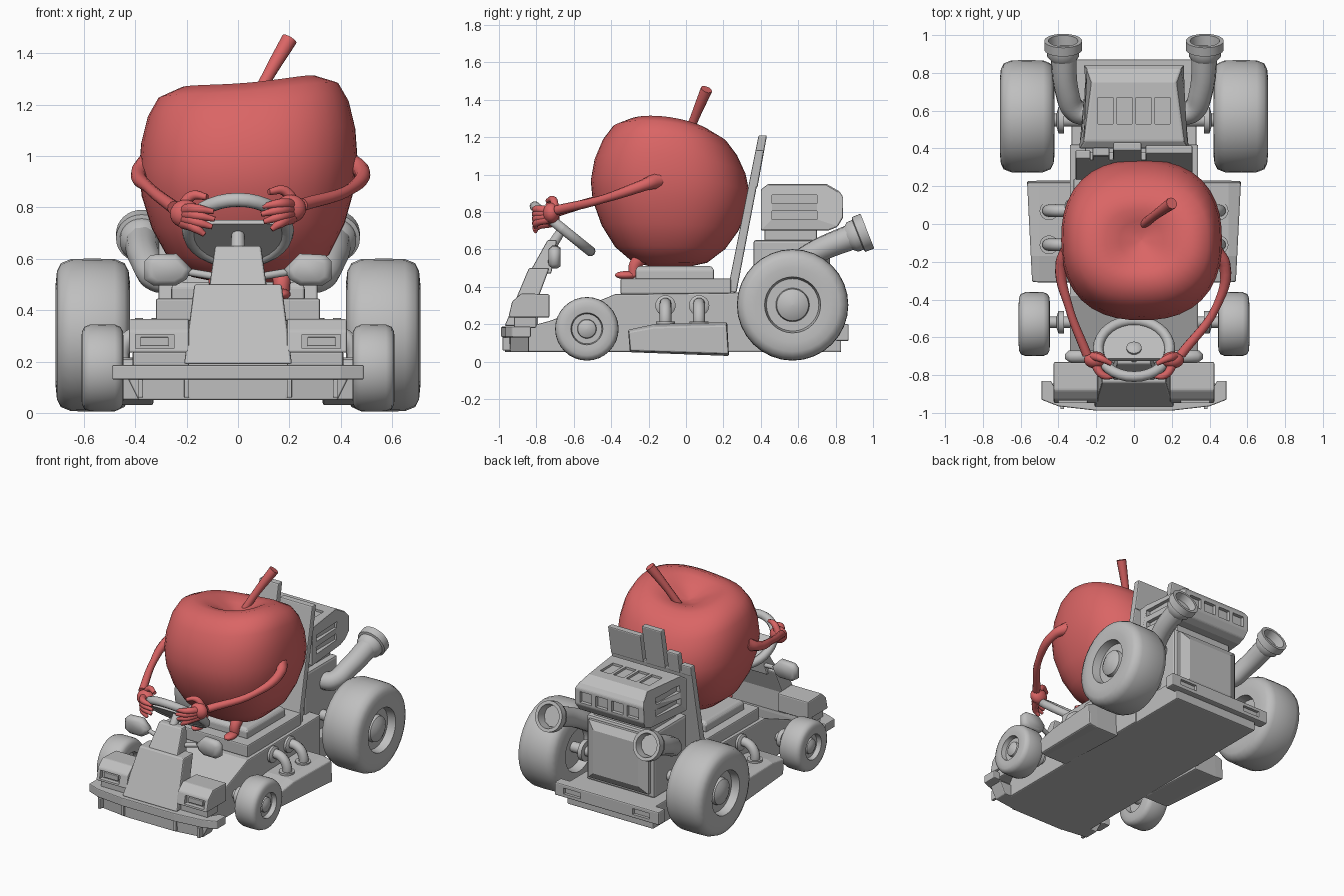
import bpy, bmesh, math
from mathutils import Vector, Matrix

cube = bpy.data.objects.get("Cube")
if cube:
    bpy.data.objects.remove(cube)


def material(name, rgb):
    m = bpy.data.materials.new(name)
    m.use_nodes = True
    m.diffuse_color = (*rgb, 1)
    m.node_tree.nodes["Principled BSDF"].inputs["Base Color"].default_value = (*rgb, 1)
    return m


GREY = material("grey", (0.52, 0.52, 0.52))
RED = material("apple red", (0.7, 0.13, 0.13))


def add(name, mesh, mat, angle=None, bevel=0):
    mesh.materials.clear()
    mesh.materials.append(mat)
    if angle:
        mesh.shade_smooth()
        mesh.set_sharp_from_angle(angle=math.radians(angle))
    ob = bpy.data.objects.new(name, mesh)
    bpy.context.collection.objects.link(ob)
    if bevel:
        b = ob.modifiers.new("bevel", "BEVEL")
        b.width, b.segments, b.limit_method = bevel, 2, "ANGLE"
    return ob


def loft(name, loops, mat=GREY, angle=None, bevel=0):
    bm = bmesh.new()
    rings = [[bm.verts.new(p) for p in loop] for loop in loops]
    n = len(rings[0])
    for a, b in zip(rings, rings[1:]):
        for i in range(n):
            j = (i + 1) % n
            bm.faces.new((a[i], a[j], b[j], b[i]))
    bm.faces.new(rings[0])
    bm.faces.new(rings[-1])
    bmesh.ops.recalc_face_normals(bm, faces=bm.faces)
    me = bpy.data.meshes.new(name)
    bm.to_mesh(me)
    bm.free()
    return add(name, me, mat, angle, bevel)


def prism(name, pts, x0, x1, bevel=0.008):
    """Side profile of (y, z, optional width scale) stretched from x0 to x1."""
    pts = [(*p, 1)[:3] for p in pts]
    return loft(name, [[(x * k, y, z) for y, z, k in pts] for x in (x0, x1)], bevel=bevel)


def box(name, x0, x1, y0, y1, z0, z1, bevel=0.008):
    return prism(name, [(y0, z0), (y1, z0), (y1, z1), (y0, z1)], x0, x1, bevel)


def plan(name, half, z0, z1, k=1):
    """Mirrored top outline, from back to front, scaled by k at the bottom."""
    pts = half + [(-x, y) for x, y in reversed(half)]
    return loft(name, [[(x * s, y, z) for x, y in pts] for z, s in ((z0, k), (z1, 1))], bevel=0.006)


def lathe(name, prof, at, axis, mat=GREY, seg=32, angle=45):
    m = Matrix.Translation(at) @ Vector(axis).to_track_quat("Z", "Y").to_matrix().to_4x4()
    ring = [(math.cos(t), math.sin(t)) for t in (2 * math.pi * i / seg for i in range(seg))]
    return loft(name, [[m @ Vector((c * r, s * r, z)) for c, s in ring] for r, z in prof], mat, angle)


def tube(name, pts, radii, mat=GREY):
    cu = bpy.data.curves.new(name, "CURVE")
    cu.dimensions, cu.bevel_depth, cu.use_fill_caps = "3D", 1, True
    cu.bevel_resolution = 3
    sp = cu.splines.new("BEZIER")
    sp.bezier_points.add(len(pts) - 1)
    for bp, p, r in zip(sp.bezier_points, pts, radii):
        bp.co, bp.radius = p, r
        bp.handle_left_type = bp.handle_right_type = "AUTO"
    sp.resolution_u = 6
    tmp = bpy.data.objects.new(name, cu)
    me = bpy.data.meshes.new_from_object(tmp)
    bpy.data.objects.remove(tmp)
    return add(name, me, mat, 50)


def ball(name, at, size, mat):
    bm = bmesh.new()
    m = Matrix.Translation(at) @ Matrix.Diagonal((*size, 1))
    bmesh.ops.create_uvsphere(bm, u_segments=20, v_segments=12, radius=1, matrix=m)
    me = bpy.data.meshes.new(name)
    bm.to_mesh(me)
    bm.free()
    return add(name, me, mat, 60)


def cut(ob, boxes):
    cutters = [box("cutter", *b, bevel=0) for b in boxes]
    for c in cutters:
        c.hide_render = True
        mod = ob.modifiers.new("cut", "BOOLEAN")
        mod.object, mod.operation, mod.solver = c, "DIFFERENCE", "EXACT"
    me = bpy.data.meshes.new_from_object(ob.evaluated_get(bpy.context.evaluated_depsgraph_get()))
    ob.modifiers.clear()
    ob.data = me
    for c in cutters:
        bpy.data.objects.remove(c)


# Chassis and seat
prism("chassis", [(-.93, .05), (-.83, .19), (-.72, .22), (-.38, .36), (.42, .37), (.42, .05)], -.34, .34)
box("rear_deck", -.33, .33, .40, .83, .05, .2)
box("seat_base", -.32, .32, -.35, .24, .36, .445)
loft("seat_cushion", [[(x * k, y * k - .06, z) for x, y in ((-.26, -.21), (.26, -.21), (.26, .21), (-.26, .21))]
                      for z, k in ((.44, 1), (.49, 1), (.51, .93))], bevel=.008)


def slat(name, x0, x1, z0, z1):
    y0, y1 = (.22 + .2 * (z - .37) for z in (z0, z1))
    prism(name, [(y0, z0), (y0 + .05, z0), (y1 + .045, z1), (y1, z1)], x0, x1)


slat("seat_back", -.31, .31, .37, .95)
for x0, x1, top in ((-.31, -.23, 1.0), (-.22, -.13, 1.07), (-.11, .04, 1.21), (.06, .31, 1.13)):
    slat("seat_back_slat", x0, x1, .93, top)

# Nose, cowl and bumper
prism("nose_panel", [(-.97, .19, 1), (-.84, .5, .81), (-.73, .5, .81), (-.79, .34, .9), (-.79, .19, 1)], -.21, .21)
prism("nose_cowl", [(-.84, .47, 1), (-.74, .65, .78), (-.69, .65, .78), (-.72, .47, 1)], -.115, .115)
plan("front_bumper", [(.4, -.9), (.44, -.83), (.49, -.83), (.49, -.93), (.4, -.965), (.2, -.988)], .13, .187)
plan("front_lip", [(.43, -.84), (.43, -.94), (.2, -.968)], .05, .135, .9)
for x in (-.38, -.2, .2, .38):
    box("bumper_bracket", x - .01, x + .01, -.98, -.93, .06, .13, .003)
mirror = [(.18, .56), (.2, .52), (.24, .497), (.33, .497), (.365, .52), (.365, .59), (.34, .615), (.24, .62)]
for s in (-1, 1):
    lamp = prism("headlight_block", [(-.95, .235), (-.93, .32), (-.88, .365), (-.73, .36), (-.73, .235)],
                 s * .19, s * .425)
    cut(lamp, [(s * .25, s * .4, -1, -.915, .25, .305)])
    box("headlight_lens", s * .27, s * .38, -.93, -.9, .26, .295, .004)
    box("headlight_support", s * .19, s * .41, -.92, -.8, .18, .24)
    loft("mirror", [[(s * (.27 + (x - .27) * k), y, .558 + (z - .558) * k) for x, z in mirror]
                    for y, k in ((-.735, .7), (-.715, 1), (-.69, 1), (-.67, .8))], angle=60)
    tube("mirror_stalk", [(s * .08, -.73, .53), (s * .2, -.7, .55)], (.015, .015))

# Steering wheel, with a filled plate in its lower half
tilt = Vector((0, .63, .78))
hub = Vector((0, -.66, .71))


def on_wheel(r, t, lift=0):
    c, s = r * math.cos(t), r * math.sin(t)
    return hub + Vector((c, -.78 * s, .63 * s)) + lift * tilt


tau = 2 * math.pi
loft("steering_wheel", [[on_wheel(.19 + .028 * math.cos(a), tau * i / 32, .028 * math.sin(a))
                         for a in (tau * j / 10 for j in range(10))] for i in range(33)], angle=60)
loft("steering_plate", [[on_wheel(.18, math.pi * (.88 + 1.24 * i / 16), h) for i in range(17)] for h in (-.02, 0)])
tube("steering_column", [(0, -.73, .6), hub], (.03, .025))
lathe("steering_hub", [(.04, -.02), (.04, .01), (.025, .02)], hub, tilt, seg=20)

# Engine
upper = prism("engine_top", [(.4, .7, 1), (.4, .92, 1), (.44, .95, .9), (.75, .95, .76), (.82, .91, .85),
                             (.84, .88, .92), (.84, .77, .92), (.81, .72, .88), (.76, .7, .88)], -.29, .29)
slots = [(x - .045, x + .045, .815, .9, .785, .86) for x in (-.18, -.06, .06, .18)]
slots += [(x - .04, x + .04, .53, .67, .935, 1) for x in (-.15, -.05, .05, .15)]
slots += [(s * .25, s * .4, .46, .7, z, z + .045) for s in (-1, 1) for z in (.76, .845)]
cut(upper, slots)
box("engine_neck", -.22, .22, .42, .7, .62, .72)
box("engine_block", -.26, .26, .36, .72, .2, .65, .015)
loft("engine_rear_panel", [[(x * k, y, z * k + .43) for x, z in ((-.23, -.2), (.23, -.2), (.23, .2), (-.23, .2))]
                           for y, k in ((.7, 1), (.74, 1), (.77, .75))])
rear = box("rear_bumper", -.4, .4, .8, .87, .11, .2)
cut(rear, [(s * .2, s * .33, .85, 1, .135, .175) for s in (-1, 1)])

# Wheels, axles, side pods and pipes
tyre = [(.001, .06), (.14, .06), (.15, 0), (.2, 0), (.25, .006), (.28, .022), (.296, .06), (.298, .15), (.296, .23),
        (.28, .27), (.25, .285), (.2, .29), (.15, .285), (.14, .23), (.09, .23), (.085, .255), (.05, .275), (.001, .28)]
for s in (-1, 1):
    lathe("rear_wheel", tyre, (s * .42, .57, .303), (s, 0, 0))
    lathe("front_wheel", [(r * .57, w * .57) for r, w in tyre], (s * .445, -.53, .175), (s, 0, 0))
    for y, z, x, r in ((.55, .3, .24, .035), (-.52, .18, .28, .03)):
        lathe("axle", [(r, 0), (r, .25)], (s * x, y, z), (s, 0, 0), seg=16)
        lathe("axle_collar", [(r * 2, 0), (r * 2, .03), (r, .04)], (s * .37, y, z), (s, 0, 0), seg=16)
    pod = [(-.3, .05), (-.31, .17), (-.17, .2), (.22, .21), (.23, .03)]
    loft("side_pod", [[(s * x, y, z) for y, z in pod] for x in (.33, .5)] +
         [[(s * (.555 + .05 * y), y * .99, z * .85 + .015) for y, z in pod]], bevel=.008)
    for y in (-.11, .07):
        tube("side_pipe", [(s * .33, y, .31), (s * .41, y, .3), (s * .45, y, .25), (s * .45, y, .17)], [.032] * 4)
        lathe("pipe_flange", [(.055, 0), (.055, .02), (.04, .03)], (s * .335, y, .3), (s, 0, 0), seg=16)
        lathe("pipe_foot", [(.05, 0), (.05, .02)], (s * .45, y, .195), (0, 0, 1), seg=16)
    tube("exhaust_pipe", [(s * .24, .58, .52), (s * .31, .6, .53), (s * .355, .7, .59), (s * .375, .92, .68)],
         (.06, .062, .064, .07))
    lathe("exhaust_mouth", [(.06, -.04), (.085, -.01), (.085, .02), (.1, .025), (.1, .075), (.078, .075),
                            (.07, .0), (.001, -.01)], (s * .375, .9, .67), (0, .93, .37))

# Apple: squarish rings, leaning saddle-shaped top with a dimple, narrower from front to back
body = [(.001, .53), (.1, .505), (.22, .53), (.315, .61), (.375, .72), (.415, .85), (.425, .95), (.412, 1.06),
        (.38, 1.16), (.335, 1.23), (.25, 1.268), (.18, 1.262), (.11, 1.23), (.05, 1.2), (.001, 1.19)]
rings = []
for r, z in body:
    lean = (z - .5) / .75
    t = min(1, abs(z - .9) / .36) ** 2
    wide, deep = 1 + (.06 * t if z > .9 else 0), 1 - .1 * t
    loop = []
    for i in range(40):
        c, s = math.cos(tau * i / 40), math.sin(tau * i / 40)
        f = r * (abs(c) ** 2.4 + abs(s) ** 2.4) ** (-1 / 2.4)
        rise = .09 * c - .13 * s + .06 * (c * c - s * s)
        loop.append((.04 + f * c * wide, -.085 + f * s * deep, z + lean * f * rise))
    rings.append(loop)
loft("apple_body", rings, RED, 80)
tube("apple_stem", [(.04, -.01, 1.16), (.11, .045, 1.3), (.2, .11, 1.455)], (.024, .024, .032), RED)

# Arms, hands and legs
arms = {-1: [(-.35, -.15, .97), (-.385, -.22, .935), (-.345, -.44, .875), (-.25, -.69, .8)],
        1: [(.43, -.15, .97), (.48, -.22, .945), (.435, -.44, .87), (.25, -.69, .81)]}
for s, path in arms.items():
    tube("arm", path, (.045, .032, .022, .026), RED)
    z = .785 + s * .01
    ball("palm", (s * .205, -.72, z), (.06, .045, .055), RED)
    for o, reach in ((-.055, .13), (-.03, .1), (-.005, .09), (.02, .095)):
        tube("finger", [(s * .21, -.73, z + o * .6), (s * .165, -.8, z + o), (s * reach, -.805, z + o * 1.2 - .015)],
             (.026, .02, .01), RED)
    tube("thumb", [(s * .22, -.7, z + .02), (s * .18, -.71, z + .07), (s * .12, -.74, z + .065)],
         (.024, .02, .012), RED)
for x in (-.08, .17):
    tube("leg", [(x, -.2, .58), (x, -.27, .52), (x, -.28, .46)], (.045, .035, .03), RED)
    ball("foot", (x, -.32, .462), (.035, .06, .022), RED)
